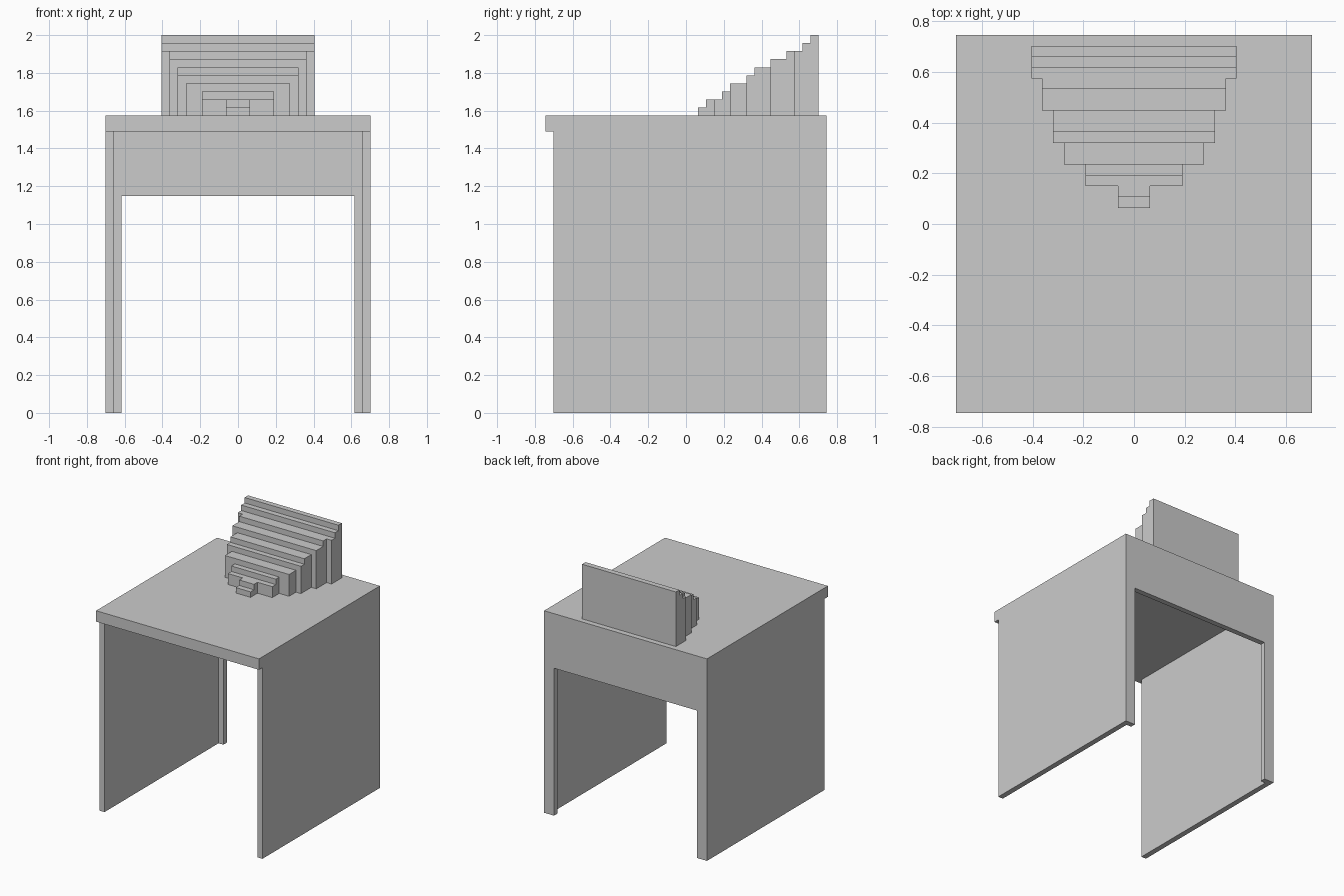
import bpy, bmesh
from mathutils import Vector

if "Cube" in bpy.data.objects:
    bpy.data.objects.remove(bpy.data.objects["Cube"])

U = 2 / 47  # grid unit: the whole model is 33 x 35 x 47 units


def prism(name, outline, direction):
    """Closed solid from a list of 3D outline points (in units) pushed along direction."""
    bm = bmesh.new()
    face = bm.faces.new([bm.verts.new(Vector(p) * U) for p in outline])
    ext = bmesh.ops.extrude_face_region(bm, geom=[face], use_keep_orig=True)
    moved = [v for v in ext["geom"] if isinstance(v, bmesh.types.BMVert)]
    bmesh.ops.translate(bm, verts=moved, vec=Vector(direction) * U)
    bmesh.ops.recalc_face_normals(bm, faces=bm.faces)
    mesh = bpy.data.meshes.new(name)
    bm.to_mesh(mesh)
    bm.free()
    obj = bpy.data.objects.new(name, mesh)
    bpy.context.collection.objects.link(obj)
    return obj


def box(name, x0, x1, y0, y1, z0, z1):
    base = [(x0, y0, z0), (x1, y0, z0), (x1, y1, z0), (x0, y1, z0)]
    return prism(name, base, (0, 0, z1 - z0))


# Desk top, overhanging the sides by one unit at the front
box("desk_top", -16.5, 16.5, -17.5, 17.5, 35, 37)

# Side panels with an inward post along the back edge
plan = [(16.5, -16.5), (16.5, 17.5), (14.5, 17.5), (14.5, 16.5), (15.5, 16.5), (15.5, -16.5)]
sides = prism("side_panels", [(x, y, 0) for x, y in plan], (0, 0, 35))
sides.modifiers.new("Mirror", "MIRROR").use_axis = (True, False, False)

# Back apron between the posts
box("back_apron", -14.5, 14.5, 16.5, 17.5, 27, 35)

# Stepped monitor: stair profile from the side ...
stairs = [(1.5, 38), (2.5, 39), (4.5, 40), (5.5, 41), (7.5, 42), (8.5, 43),
          (10.5, 44), (12.5, 45), (14.5, 46), (15.5, 47)]
side, z = [(1.5, 37)], 37
for y, top in stairs:
    side += [(y, top)] if z == 37 else [(y, z), (y, top)]
    z = top
side += [(16.5, 47), (16.5, 37)]
monitor = prism("stepped_monitor", [(-12, y, z) for y, z in side], (24, 0, 0))

# ... trimmed to the widening stepped plan
widths = [(0, 3.5, 1.5), (3.5, 5.5, 4.5), (5.5, 7.5, 6.5),
          (7.5, 10.5, 7.5), (10.5, 13.5, 8.5), (13.5, 18, 9.5)]
right = [(w, y) for y0, y1, w in widths for y in (y0, y1)]
outline = right + [(-x, y) for x, y in reversed(right)]
cutter = prism("monitor_plan_cutter", [(x, y, 36) for x, y in outline], (0, 0, 13))
cutter.hide_render = True
cutter.hide_viewport = True

trim = monitor.modifiers.new("Trim", "BOOLEAN")
trim.operation = "INTERSECT"
trim.solver = "EXACT"
trim.object = cutter
